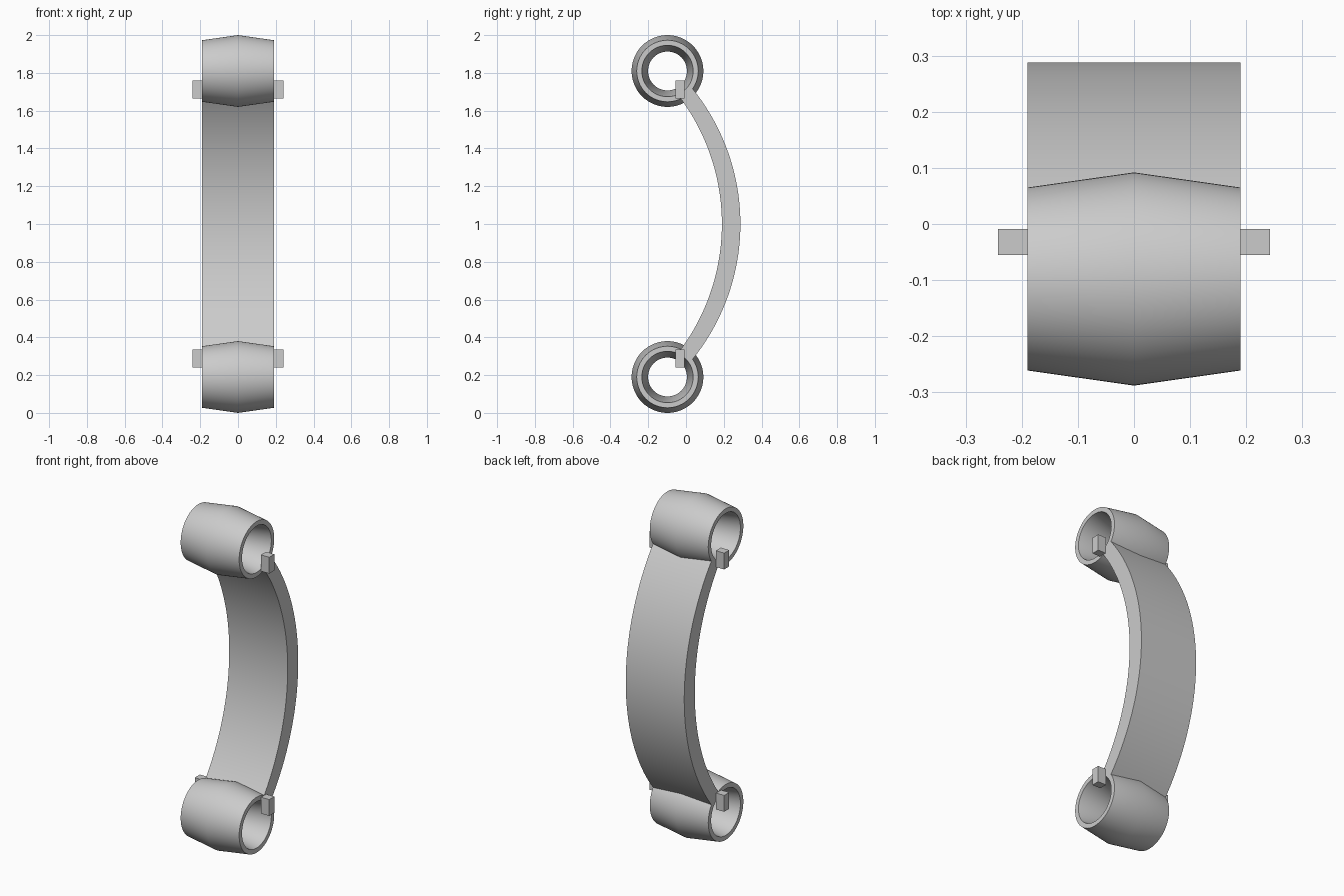
import bpy, bmesh
from math import sin, cos, asin, tau
from mathutils import Vector

cube = bpy.data.objects.get("Cube")
if cube:
    bpy.data.objects.remove(cube)

grey = bpy.data.materials.new("light_grey")
grey.use_nodes = True
grey.diffuse_color = (0.6, 0.6, 0.6, 1)
grey.node_tree.nodes["Principled BSDF"].inputs["Base Color"].default_value = (0.6, 0.6, 0.6, 1)

HALF = 0.19        # half width of strap and rings
MID = 1.0          # mid height
RING_Y = -0.098
RING_DZ = 0.81     # ring centre above and below mid height


def finish(name, bm, smooth=True):
    bmesh.ops.recalc_face_normals(bm, faces=bm.faces)
    mesh = bpy.data.meshes.new(name)
    bm.to_mesh(mesh)
    bm.free()
    mesh.materials.append(grey)
    obj = bpy.data.objects.new(name, mesh)
    bpy.context.collection.objects.link(obj)
    if smooth:
        bpy.ops.object.select_all(action='DESELECT')
        bpy.context.view_layer.objects.active = obj
        obj.select_set(True)
        bpy.ops.object.shade_smooth_by_angle(angle=0.6)


def ring(name, z, steps=64):
    # Barrel outside, hourglass bore, lathed around the x axis
    profile = [(-HALF, 0.163), (0, 0.19), (HALF, 0.163),
               (HALF, 0.136), (0, 0.103), (-HALF, 0.136)]
    bm = bmesh.new()
    loops = [[bm.verts.new((x, RING_Y + r * cos(tau * i / steps), z + r * sin(tau * i / steps)))
              for x, r in profile] for i in range(steps)]
    n = len(profile)
    for i in range(steps):
        a, b = loops[i], loops[(i + 1) % steps]
        for j in range(n):
            k = (j + 1) % n
            bm.faces.new((a[j], a[k], b[k], b[j]))
    finish(name, bm)


def arc(radius, peak_y, half_height, steps=40):
    # Points of a shallow arc bulging toward the back
    end = asin(half_height / radius)
    angles = [end * (2 * i / steps - 1) for i in range(steps + 1)]
    return [(peak_y - radius * (1 - cos(a)), MID + radius * sin(a)) for a in angles]


def strap():
    outline = arc(1.14, 0.288, 0.72) + arc(1.12, 0.19, 0.68)[::-1]
    bm = bmesh.new()
    face = bm.faces.new([bm.verts.new((-HALF, y, z)) for y, z in outline])
    side = bmesh.ops.extrude_face_region(bm, geom=[face])
    verts = [v for v in side["geom"] if isinstance(v, bmesh.types.BMVert)]
    bmesh.ops.translate(bm, verts=verts, vec=Vector((2 * HALF, 0, 0)))
    finish("curved_strap", bm)


def tab(name, x, z):
    bm = bmesh.new()
    bmesh.ops.create_cube(bm, size=1)
    bmesh.ops.scale(bm, verts=bm.verts, vec=(0.054, 0.047, 0.096))
    bmesh.ops.translate(bm, verts=bm.verts, vec=(x, -0.032, z))
    finish(name, bm, smooth=False)


strap()
for level, up in (("upper", 1), ("lower", -1)):
    ring(level + "_ring", MID + up * RING_DZ)
    for side, sx in (("left", 1), ("right", -1)):
        tab(f"{level}_{side}_tab", sx * 0.215, MID + up * 0.712)
